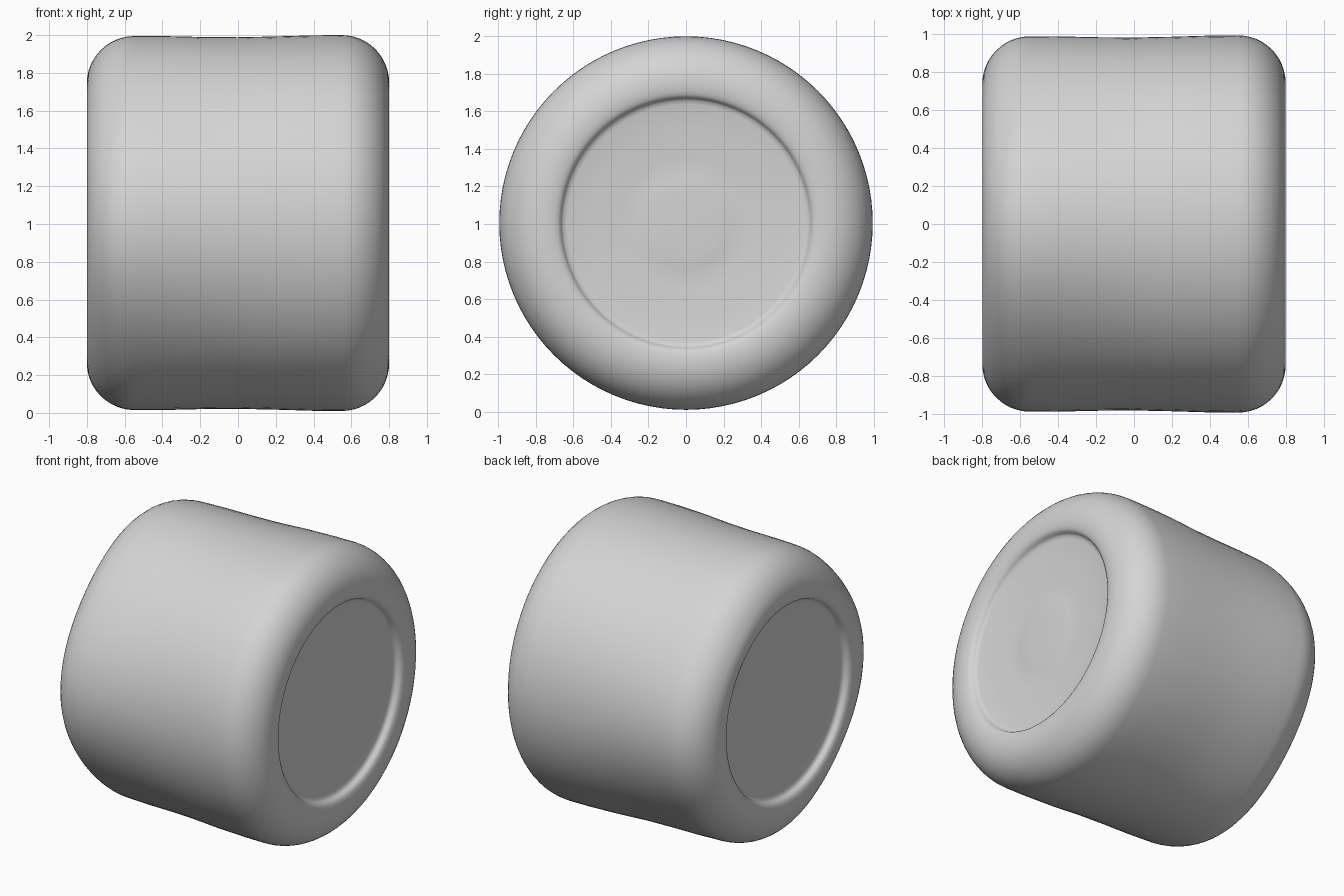
import bpy, bmesh, math

if "Cube" in bpy.data.objects:
    bpy.data.objects.remove(bpy.data.objects["Cube"])

SEG = 96
CZ = 1.005


def make_material(name, value):
    m = bpy.data.materials.new(name)
    m.diffuse_color = (value, value, value, 1)
    m.use_nodes = True
    m.node_tree.nodes["Principled BSDF"].inputs["Base Color"].default_value = m.diffuse_color
    return m


# Half profile (x, radius) from the middle of the tread to the hub centre
half = [(0.0, 0.98), (0.2, 0.983), (0.4, 0.989)]
for i in range(13):                      # rounded shoulder
    a = math.radians(90 * i / 12)
    half.append((0.55 + 0.25 * math.sin(a), 0.74 + 0.25 * math.cos(a)))
half += [(0.797, 0.70), (0.79, 0.68), (0.782, 0.668),     # rim lip
         (0.765, 0.66), (0.755, 0.652), (0.75, 0.63),     # recess wall
         (0.741, 0.5), (0.733, 0.35), (0.73, 0.27),       # dished floor
         (0.734, 0.24), (0.737, 0.18), (0.738, 0.09)]     # low hub

# Mirror the profile so it runs from the left end to the right end
profile = [(-x, r) for x, r in reversed(half[1:])] + half

bm = bmesh.new()
rings = []
for x, r in profile:
    left = max(0.0, min(1.0, (0.2 - x) / 0.9))
    outer = max(0.0, min(1.0, (r - 0.66) / 0.2))
    ring = []
    for k in range(SEG):
        a = 2 * math.pi * k / SEG
        # the left end of the tread is slightly squared off
        s = r * (1.005 - outer * left * (0.022 * (1 - math.cos(4 * a)) + 0.006))
        ring.append(bm.verts.new((x, s * math.cos(a), CZ + s * math.sin(a))))
    rings.append(ring)
for r0, r1 in zip(rings, rings[1:]):
    for k in range(SEG):
        n = (k + 1) % SEG
        bm.faces.new((r0[k], r0[n], r1[n], r1[k]))
bm.faces.new(rings[0])
bm.faces.new(rings[-1])
bmesh.ops.recalc_face_normals(bm, faces=bm.faces)
for f in bm.faces:
    f.smooth = True

# Wide tyre with a recessed, dished hub on both sides
mesh = bpy.data.meshes.new("wide_wheel")
bm.to_mesh(mesh)
bm.free()
wheel = bpy.data.objects.new("wide_wheel", mesh)
bpy.context.collection.objects.link(wheel)
mesh.materials.append(make_material("light_grey", 0.66))
